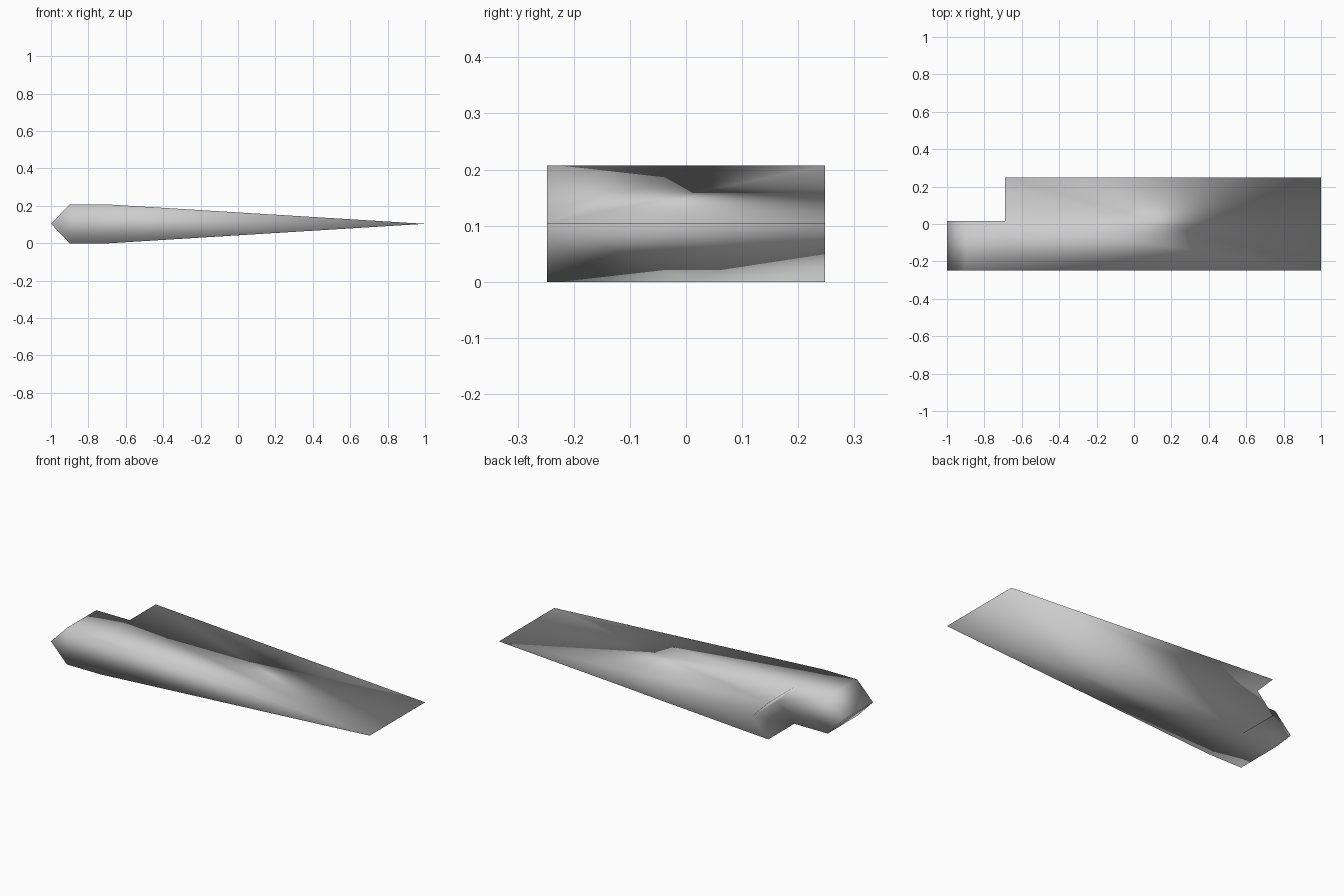
import bpy
import bmesh

if "Cube" in bpy.data.objects:
    bpy.data.objects.remove(bpy.data.objects["Cube"], do_unlink=True)

# Flat colour for the whole panel
grey = bpy.data.materials.new("light_grey")
grey.use_nodes = True
colour = (0.6, 0.6, 0.6, 1)
grey.diffuse_color = colour
grey.node_tree.nodes["Principled BSDF"].inputs["Base Color"].default_value = colour

# Key points of the cross-section (x, z)
MID, TOP = 0.104, 0.207
POINTS = {
    "nose": (-1, MID), "nose_top": (-0.9, TOP), "nose_low": (-0.9, 0),
    "rear_top": (-0.69, TOP), "rear_low": (-0.69, 0),
    "notch": (-0.59, MID), "tail": (1, MID),
}
FRONT, STEP, BACK = -0.248, 0.015, 0.248

bm = bmesh.new()


def section(y, names):
    return {n: bm.verts.new((POINTS[n][0], y, POINTS[n][1])) for n in names.split()}


def face(*verts):
    bm.faces.new(verts)


front = section(FRONT, "nose nose_top rear_top tail rear_low nose_low")
step = section(STEP, "nose nose_top rear_top notch rear_low nose_low")
back = section(BACK, "rear_top tail rear_low notch")

# Front cap, nose end cap and rear cap with its V-shaped cut
face(*front.values())
face(*step.values())
face(*(back[n] for n in ("rear_top", "tail", "rear_low", "notch")))

# Hexagonal nose strip, which ends at the step
for loop in ("rear_top nose_top nose nose_low rear_low".split(),):
    for a, b in zip(loop, loop[1:]):
        face(front[a], front[b], step[b], step[a])

# Long tapering skins and V-shaped notch walls, above and below
for edge in ("rear_top", "rear_low"):
    face(front[edge], step[edge], back[edge], back["tail"], front["tail"])
    face(step[edge], back[edge], back["notch"], step["notch"])

bmesh.ops.recalc_face_normals(bm, faces=bm.faces)
for f in bm.faces:
    f.smooth = True

mesh = bpy.data.meshes.new("wing_panel")
bm.to_mesh(mesh)
bm.free()
mesh.materials.append(grey)
panel = bpy.data.objects.new("wing_panel", mesh)
bpy.context.collection.objects.link(panel)
